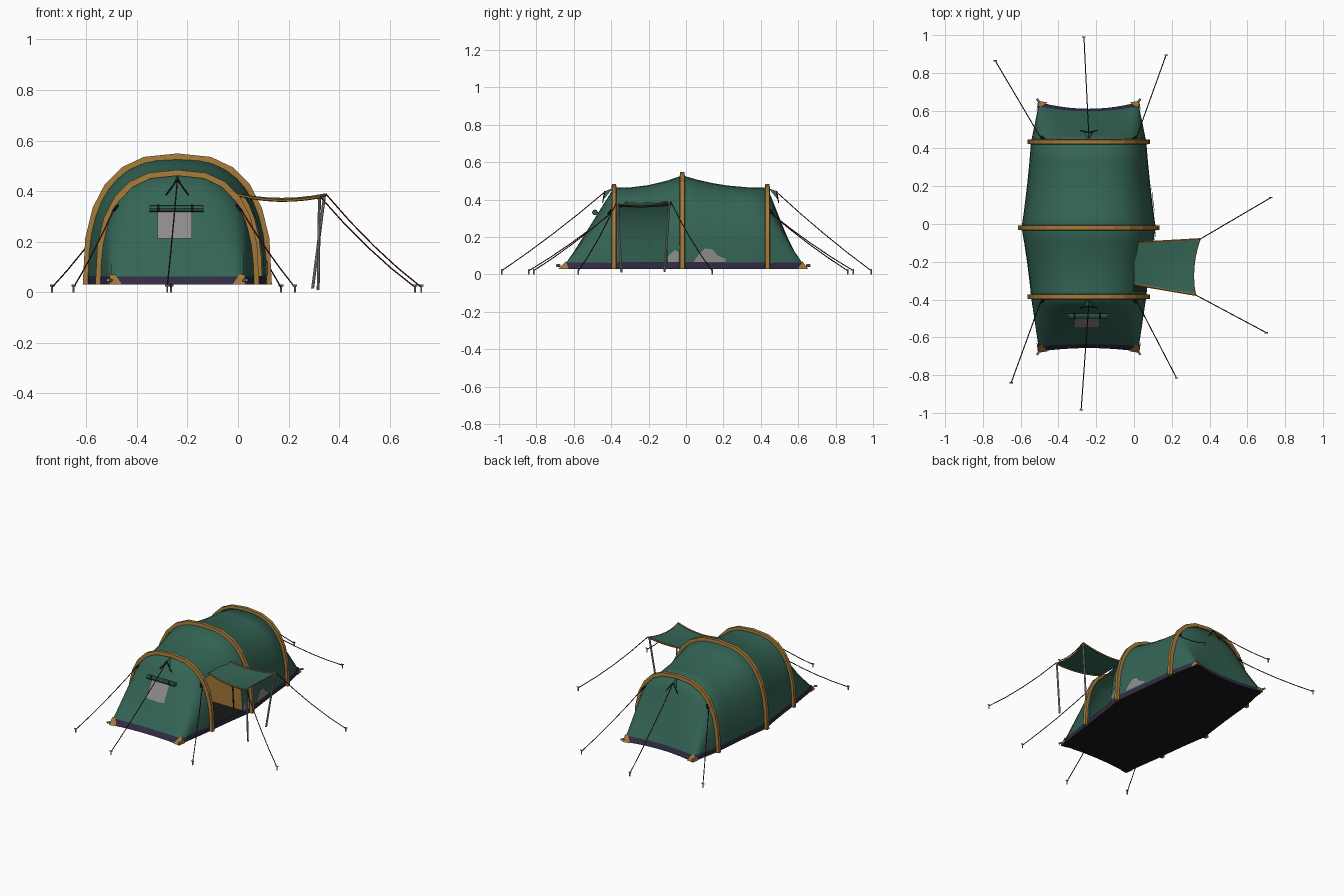
import bpy, bmesh, math
from mathutils import Vector as V

if "Cube" in bpy.data.objects:
    bpy.data.objects.remove(bpy.data.objects["Cube"])

def mat(name, c):
    m = bpy.data.materials.new(name)
    m.diffuse_color = (*c, 1)
    m.use_nodes = True
    m.node_tree.nodes["Principled BSDF"].inputs["Base Color"].default_value = m.diffuse_color
    return m

GREEN = mat("green_fabric", (.034, .13, .092))
TAN = mat("tan_webbing", (.37, .19, .04))
NAVY = mat("navy_skirt", (.030, .024, .058))
BLACK = mat("black_floor", (.009, .009, .009))
GLASS = mat("grey_window", (.27, .26, .25))
METAL = mat("grey_metal", (.33, .34, .33))
RED = mat("dark_red_cord", (.075, .010, .014))

CX, Z0 = -.24, .03          # tent centre line and floor height

def make(name, verts, faces, mats, smooth=False):
    me = bpy.data.meshes.new(name)
    me.from_pydata([tuple(v) for v in verts], [], faces)
    for m in mats:
        me.materials.append(m)
    ob = bpy.data.objects.new(name, me)
    bpy.context.collection.objects.link(ob)
    if smooth:
        for p in me.polygons:
            p.use_smooth = True
    return ob

def tube(name, pts, r, m, sides=6):
    bm = bmesh.new()
    for a, b in zip(pts, pts[1:]):
        a, b = V(a), V(b)
        M = (b - a).to_track_quat('Z', 'Y').to_matrix().to_4x4()
        M.translation = (a + b) / 2
        bmesh.ops.create_cone(bm, cap_ends=True, segments=sides, radius1=r, radius2=r,
                              depth=(b - a).length, matrix=M)
    me = bpy.data.meshes.new(name)
    bm.to_mesh(me)
    bm.free()
    me.materials.append(m)
    bpy.context.collection.objects.link(bpy.data.objects.new(name, me))

# ---- tent cross-section: half width and height along y, sagging between hoops
HOOPS = [(-.385, .305, .435), (-.02, .355, .50), (.435, .305, .435)]

def size(y):
    for (y0, w0, h0), (y1, w1, h1) in zip(HOOPS, HOOPS[1:]):
        if y <= y1:
            u = (y - y0) / (y1 - y0)
            s = 4 * u * (1 - u)
            return w0 + (w1 - w0) * u - .004 * s, h0 + (h1 - h0) * u - .02 * s
    return HOOPS[-1][1:]

def arch(a, w, h, y):
    c, s = math.cos(a), max(math.sin(a), 0)
    if s < 1e-6:
        s = 0
    return V((CX + math.copysign(abs(c) ** .77, c) * w, y, Z0 + h * s ** .77))

ANG = [0, .035] + [k * math.pi / 20 for k in range(1, 20)] + [math.pi - .035, math.pi]
CORNER = math.pi / 5

def end_floor(a, sgn):
    """floor edge of a sloping end: hoop foot -> corner -> corner -> hoop foot"""
    hy = .435 if sgn > 0 else -.385
    cy, inset = (.645, .035) if sgn > 0 else (-.675, .018)
    b = min(a, math.pi - a)
    side = 1 if a < math.pi / 2 else -1
    if b <= CORNER:
        k = b / CORNER
        return V((CX + side * (.305 + (.262 - .305) * k), hy + (cy - hy) * k, Z0))
    f = math.cos(a) / math.cos(CORNER)
    return V((CX + .262 * f, cy - sgn * inset * (1 - f * f), Z0))

def end_rows(sgn):
    y, w, h = HOOPS[2] if sgn > 0 else HOOPS[0]
    rows = []
    for k in (.2, .4, .6, .8, 1, None):
        row = []
        for a in ANG:
            p, q = arch(a, w, h, y), end_floor(a, sgn)
            top = 1 - .033 / max(p.z - Z0, .034)
            row.append(p.lerp(q, 1 if k is None else k * top))
        rows.append(row)
    return rows

# ---- body shell with open side door and navy skirt
YS = [-.385, -.355, -.29, -.2, -.1, -.02, .06, .14, .22, .33, .435]
rows = end_rows(-1)[::-1] + [[arch(a, *size(y), y) for a in ANG] for y in YS] + end_rows(1)
n = len(ANG)
verts = [p for r in rows for p in r]
faces = []
for i in range(len(rows) - 1):
    for j in range(n - 1):
        if 7 <= i <= 9 and 1 <= j <= 5:      # door opening
            continue
        faces.append((i * n + j, (i + 1) * n + j, (i + 1) * n + j + 1, i * n + j + 1))
body = make("tent_body", verts, faces, [GREEN, NAVY], True)
for p in body.data.polygons:
    p.material_index = 1 if p.center.z < Z0 + .03 else 0

# ---- groundsheet
rim = [arch(0, *size(y), y) for y in YS]
rim += [end_floor(a, 1) for a in ANG[2:-2]]
rim += [arch(math.pi, *size(y), y) for y in YS[::-1]]
rim += [end_floor(a, -1) for a in ANG[2:-2]][::-1]
make("floor", rim, [tuple(range(len(rim)))[::-1]], [BLACK])

# ---- low-poly hoops in box section
for name, (y, w, h) in zip(("front_hoop", "middle_hoop", "rear_hoop"), HOOPS):
    v, f = [], []
    N = 12
    for k in range(N + 1):
        a = k * math.pi / N
        for d, dy in ((-.004, -.014), (.019, -.011), (.019, .011), (-.004, .014)):
            v.append(arch(a, w + d, h + d, y + dy))
    for k in range(N):
        for q in range(4):
            r = (q + 1) % 4
            f.append((k * 4 + q, k * 4 + r, k * 4 + 4 + r, k * 4 + 4 + q))
    f += [(0, 1, 2, 3), (N * 4 + 3, N * 4 + 2, N * 4 + 1, N * 4)]
    make(name, v, f, [TAN])

# ---- tan inner partition with doorway outline, seen through the door
inner = [arch(a, .335, .475, -.03) for a in ANG]
make("inner_partition", inner, [tuple(range(n))], [TAN])
tube("partition_zip", [arch(k * math.pi / 12, .23, .36, -.034) for k in range(13)], .004, BLACK)

# ---- front window, rolled flap
def front_pt(x, z, off=.007):
    k = (z - Z0) / .435
    return V((x, -.657 + k * .272 - off, z + off * .5))
make("front_window", [front_pt(-.318, .21), front_pt(-.182, .21), front_pt(-.182, .32),
                      front_pt(-.318, .32)], [(0, 1, 2, 3)], [GLASS])
tube("rolled_flap", [front_pt(-.35, .325, .014), front_pt(-.137, .325, .014)], .014, GREEN, 8)
for x in (-.315, -.18):
    tube("flap_tie", [front_pt(x - .005, .325, .014), front_pt(x + .005, .325, .014)], .0155, BLACK, 8)

# ---- pale side patches low on the right wall
def wall(y, z):
    w, h = size(y)
    u = min((z - Z0) / h, 1)
    p = arch(math.asin(u ** (1 / .77)), w, h, y)
    return p + V((.006, 0, 0))
for pts in ([(.04, .068), (.07, .11), (.10, .14), (.14, .135), (.17, .10), (.21, .085), (.21, .068)],
            [(-.095, .068), (-.095, .10), (-.06, .13), (-.04, .12), (-.04, .068)]):
    make("side_window", [wall(*p) for p in pts], [tuple(range(len(pts)))], [GLASS])

# ---- corner reinforcements and pegs
def peg(x, y):
    tube("peg", [(x, y, 0), (x, y, .028)], .004, METAL)
    tube("peg_hook", [(x - .009, y, .026), (x + .009, y, .026)], .004, METAL)

for sgn in (-1, 1):
    y, w, h = HOOPS[2] if sgn > 0 else HOOPS[0]
    for side in (1, -1):
        a0 = CORNER if side > 0 else math.pi - CORNER
        c = end_floor(a0, sgn)
        up = c.lerp(arch(a0, w, h, y), .14)
        along = c + V((-side * .05, -sgn * .008, 0))
        back = c + V((side * .008, -sgn * .055, 0))
        o = V((side * .006, sgn * .007, 0))
        tip = up + V((-side * .022, 0, 0))
        make("corner_patch", [p + o for p in (c, along, tip, up, back)],
             [(0, 1, 2, 3), (0, 3, 4)], [TAN])
        tube("corner_peg", [c + V((0, 0, .018)), c + V((side * .012, sgn * .018, .018))], .007, METAL)

# ---- side canopy with tan edges, sagging in the middle
A, B = V((.0, -.32, .385)), V((.0, -.10, .385))
C, D = V((.325, -.375, .378)), V((.35, -.08, .386))
G = 6
grid = []
for i in range(G + 1):
    for j in range(G + 1):
        u, t = i / G, j / G
        p = A.lerp(B, t).lerp(C.lerp(D, t), u)
        p.z -= .018 * 4 * u * (1 - u) + .012 * 4 * t * (1 - t) * u
        p.x -= .02 * 4 * t * (1 - t) * u * u
        grid.append(p)
m = G + 1
make("canopy", grid, [(i * m + j, (i + 1) * m + j, (i + 1) * m + j + 1, i * m + j + 1)
                      for i in range(G) for j in range(G)], [GREEN], True)
for j in (0, G):
    tube("canopy_edge", [grid[i * m + j] for i in range(m)], .006, TAN)
tube("canopy_hem", [grid[G * m + j] for j in range(m)], .003, TAN)

# ---- canopy poles
tube("front_pole", [(.322, -.367, .378), (.317, -.345, .01)], .006, METAL, 8)
tube("rear_pole", [(.342, -.088, .384), (.295, -.115, .015)], .006, METAL, 8)

# ---- guy lines with pegs
def guy(p, q, sag=.012):
    p, q = V(p), V((*q, .02))
    pts = [p.lerp(q, k / 4) - V((0, 0, sag * 4 * k / 4 * (1 - k / 4))) for k in range(5)]
    tube("guy_line", pts, .0028, RED, 5)
    peg(q.x, q.y)

guy(D, (.725, .14), .02)
guy(C, (.70, -.575), .02)
for y, ends in ((-.40, ((-.65, -.84), (-.28, -.985), (.225, -.815))),
                (.45, ((-.735, .865), (-.265, .99), (.17, .895)))):
    s = 1 if y > 0 else -1
    guy((CX - .25, y, .33), ends[0])
    guy((CX, y + s * .035, .44), ends[1])
    guy((CX + .25, y, .33), ends[2])
    # triangular anchor tabs at the hoop top
    top = V((CX, y + s * .035, .445))
    zb, yb = .385, y + s * .045
    for d in (-1, 1):
        make("anchor_tab", [top, V((CX + d * .045, yb, zb)), V((CX + d * .03, yb, zb + .01)),
                            V((CX, y - s * .01, .462))], [(0, 1, 2), (0, 2, 3)], [GREEN])
        tube("anchor_cord", [top, V((CX + d * .045, yb, zb))], .003, BLACK, 5)
        # small webbing loops for the side guys
        tube("guy_loop", [(CX + d * .235, y, .345), (CX + d * .25, y + s * .015, .325)], .006, BLACK)
